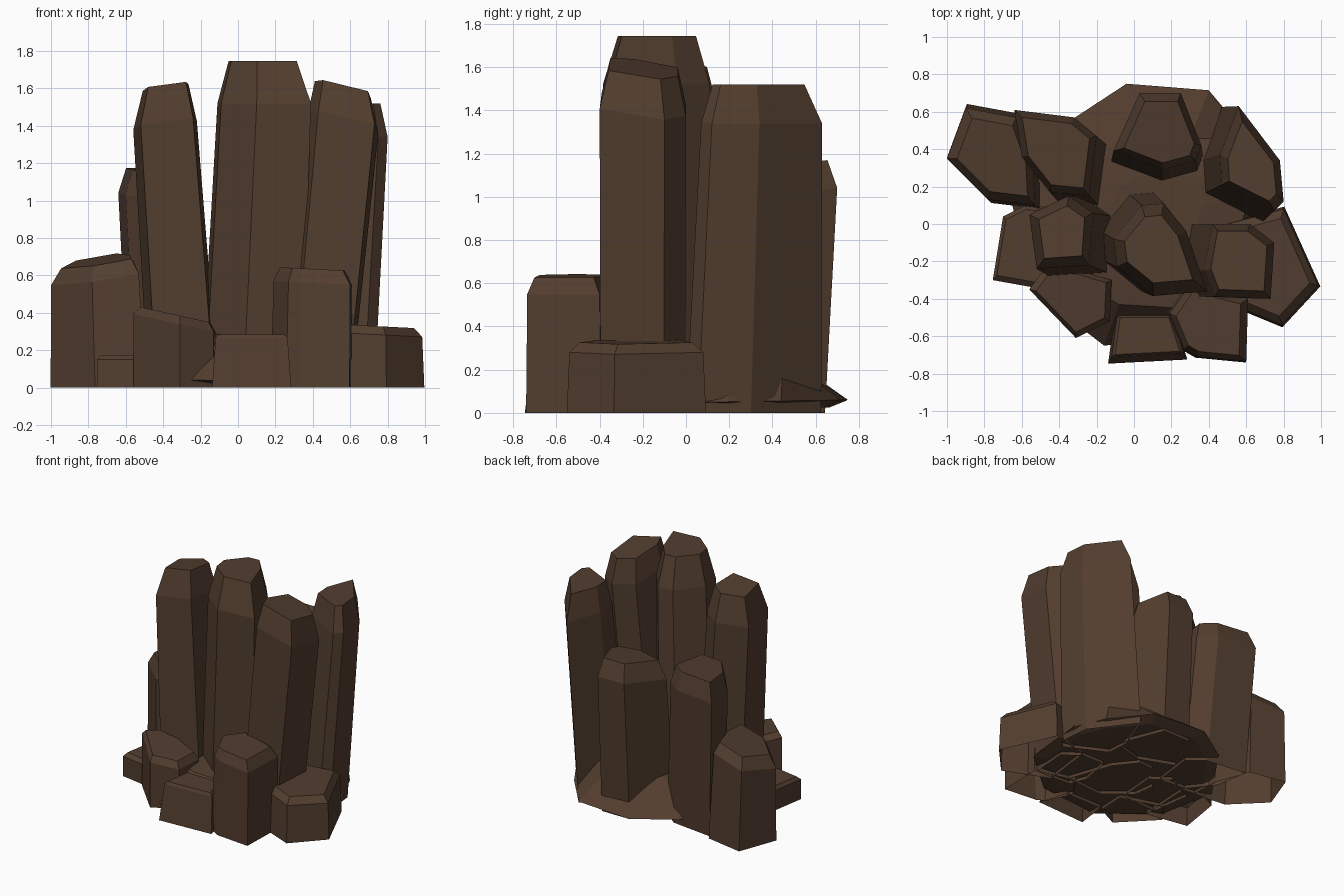
import bpy
import bmesh
from mathutils import Vector

default_cube = bpy.data.objects.get("Cube")
if default_cube:
    bpy.data.objects.remove(default_cube, do_unlink=True)

# Single brown stone material
stone = bpy.data.materials.new("brown_stone")
stone.use_nodes = True
stone_color = (0.085, 0.047, 0.028, 1)
stone.diffuse_color = stone_color
stone.node_tree.nodes["Principled BSDF"].inputs["Base Color"].default_value = stone_color


def centre_of(outline):
    return sum((Vector(point) for point in outline), Vector((0, 0))) / len(outline)


def scaled_ring(outline, scale, height, shift=(0, 0), tilt=(0, 0)):
    """Scale an outline about its centre, move it and tilt its plane."""
    centre = centre_of(outline)
    ring = []
    for point in outline:
        offset = (Vector(point) - centre) * scale
        flat = centre + offset + Vector(shift)
        ring.append((flat.x, flat.y, height + offset.dot(Vector(tilt))))
    return ring


def loft(name, rings, floor=False):
    """Join stacked rings with quads, close the top and optionally the floor."""
    bm = bmesh.new()
    layers = [[bm.verts.new(co) for co in ring] for ring in rings]
    for lower, upper in zip(layers, layers[1:]):
        for i in range(len(lower)):
            j = (i + 1) % len(lower)
            bm.faces.new((lower[i], lower[j], upper[j], upper[i]))
    bm.faces.new(layers[-1])
    if floor:
        bm.faces.new(layers[0][::-1])
    # Clockwise plans give inward faces, so turn everything to face outward
    bmesh.ops.recalc_face_normals(bm, faces=bm.faces[:])
    mesh = bpy.data.meshes.new(name)
    bm.to_mesh(mesh)
    bm.free()
    mesh.materials.append(stone)
    rock = bpy.data.objects.new(name, mesh)
    bpy.context.collection.objects.link(rock)


def column(name, outline, shoulder, top, cap=0.78, foot=1.0, shift=(0, 0), tilt=(0, 0)):
    """Open-footed prism with a bevelled cap; outline is the plan at the shoulder."""
    loft(name, [
        scaled_ring(outline, foot, 0, shift),
        scaled_ring(outline, 1, shoulder, tilt=tilt),
        scaled_ring(outline, cap, top, tilt=tilt),
    ])


# Tall columns
column("centre_column",
       [(-.11, -.08), (.04, .1), (.16, .11), (.28, -.04), (.39, -.36), (.1, -.385), (-.09, -.23)],
       shoulder=1.52, top=1.745, cap=.73, foot=1.08, shift=(-.07, .05))
column("left_column",
       [(.375, -.25), (.42, 0), (.62, 0), (.75, -.1), (.73, -.4), (.43, -.39)],
       shoulder=1.42, top=1.595, cap=.8, foot=.98, shift=(-.14, 0), tilt=(-.25, -.15))
column("back_left_column",
       [(.46, .37), (.56, .63), (.78, .34), (.8, .12), (.75, .07), (.47, .21)],
       shoulder=1.34, top=1.52, cap=.76, foot=1.12, shift=(-.09, -.045))
column("right_column",
       [(-.56, .05), (-.35, .15), (-.22, .06), (-.24, -.22), (-.52, -.24)],
       shoulder=1.41, top=1.61, cap=.72, foot=1.1, shift=(.1, -.03), tilt=(.14, -.08))

# Medium columns
column("back_column",
       [(.03, .7), (.25, .7), (.36, .42), (.33, .34), (.15, .29), (-.11, .39)],
       shoulder=1.01, top=1.145, cap=.8, foot=1.06, shift=(0, -.07), tilt=(0, .14))
column("back_right_column",
       [(-.64, .61), (-.32, .57), (-.2, .47), (-.24, .15), (-.45, .17), (-.6, .36)],
       shoulder=1.03, top=1.165, cap=.82, foot=1.03, shift=(.06, -.06), tilt=(0, .05))
column("outer_right_column",
       [(-.9, .62), (-.63, .57), (-.54, .32), (-.53, .1), (-.78, .13), (-1, .35)],
       shoulder=.6, top=.68, cap=.8, foot=1.08, shift=(.02, 0), tilt=(.2, .12))
column("front_left_column",
       [(.19, -.48), (.27, -.67), (.34, -.71), (.6, -.735), (.61, -.4), (.3, -.32)],
       shoulder=.56, top=.635, cap=.82, foot=1.03, shift=(-.01, 0), tilt=(-.05, 0))

# Low blocks around the foot
column("outer_left_block",
       [(.8, .08), (.985, -.33), (.79, -.54), (.45, -.4), (.5, 0)],
       shoulder=.285, top=.33, cap=.84, foot=1.04, tilt=(-.05, 0))
column("front_block",
       [(-.12, -.71), (.265, -.69), (.2, -.49), (-.09, -.49)],
       shoulder=.265, top=.285, cap=.9, foot=1.1, shift=(0, -.025))
column("front_right_block",
       [(-.56, -.35), (-.31, -.61), (-.13, -.52), (-.12, -.3), (-.45, -.2)],
       shoulder=.34, top=.385, cap=.85, tilt=(-.22, 0))
column("right_block",
       [(-.755, -.3), (-.7, .04), (-.58, .1), (-.4, .08), (-.42, -.36)],
       shoulder=.15, top=.175, cap=.88)

# Rough mound that ties the columns together
mound_rim = [(-.04, .75), (.4, .715), (.63, .44), (.74, .2), (.7, -.3), (.35, -.6),
             (-.16, -.65), (-.55, -.35), (-.65, .1), (-.33, .56)]
mound_brow = [(-.04, .46), (.3, .46), (.59, .45), (.62, .15), (.5, -.25), (.25, -.45),
              (-.08, -.43), (-.3, -.3), (-.4, .1), (-.25, .35)]
loft("base_mound", [
    scaled_ring(mound_rim, .87, .025),
    scaled_ring(mound_rim, 1, .05, tilt=(0, .015)),
    scaled_ring(mound_brow, 1, .265),
    scaled_ring(mound_brow, .5, .3),
], floor=True)
